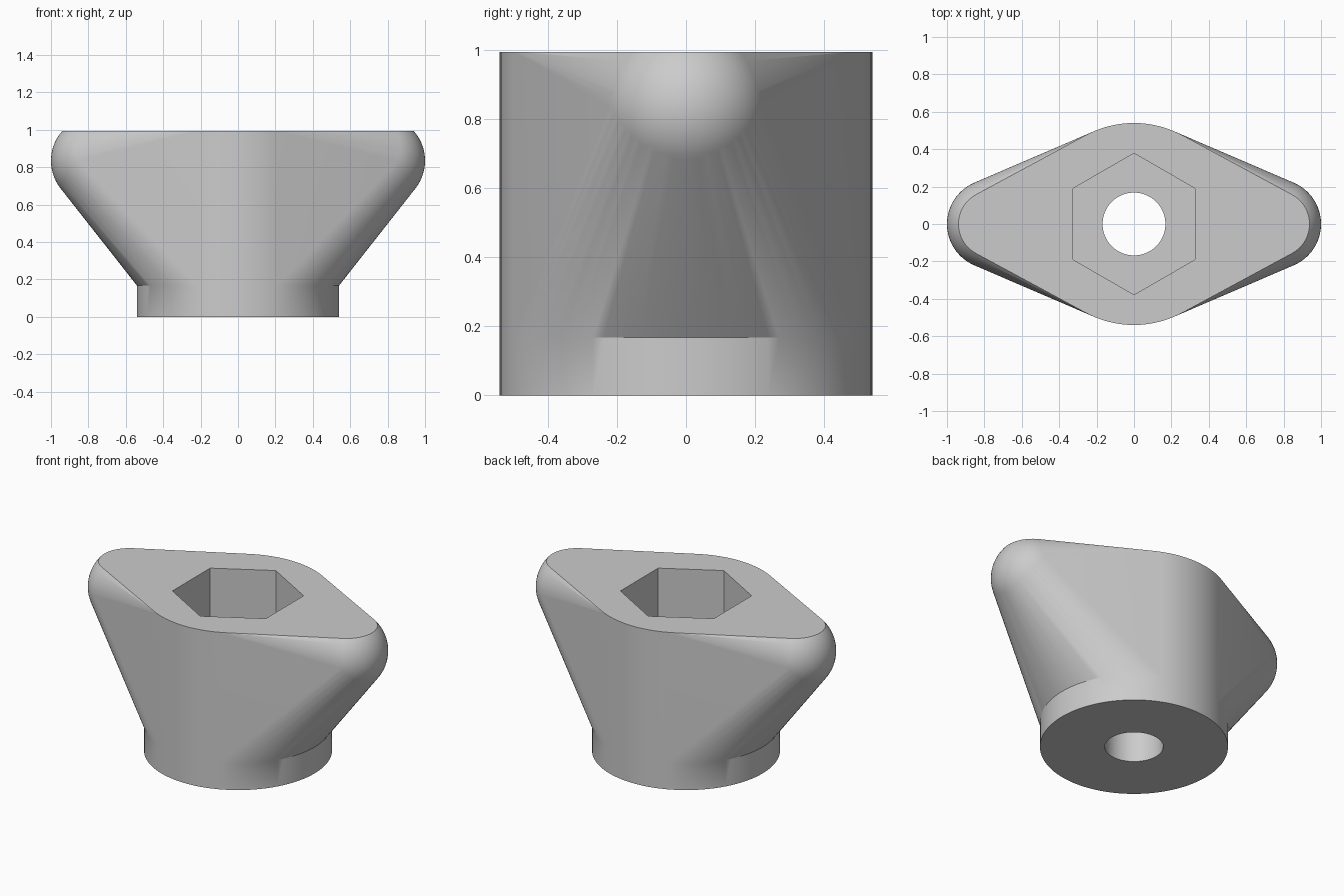
import bpy
import bmesh
import math
from mathutils import Matrix, Vector

old = bpy.data.objects.get("Cube")
if old:
    bpy.data.objects.remove(old, do_unlink=True)

# Main dimensions
TOP = 0.995
COLLAR = 0.167
HUB_R = 0.54
TIP_R = 0.24
TIP_Z = 0.835
HOLE_R = 0.168
HEX_R = 0.378
HEX_FLOOR = 0.5

grey = bpy.data.materials.new("plain grey")
grey.use_nodes = True
colour = (0.6, 0.6, 0.6, 1)
grey.diffuse_color = colour
grey.node_tree.nodes["Principled BSDF"].inputs["Base Color"].default_value = colour


def make_object(name, bm):
    mesh = bpy.data.meshes.new(name)
    bm.to_mesh(mesh)
    bm.free()
    mesh.materials.append(grey)
    obj = bpy.data.objects.new(name, mesh)
    bpy.context.collection.objects.link(obj)
    return obj


def circle_points(radius, z, count):
    return [Vector((radius * math.cos(math.tau * i / count),
                    radius * math.sin(math.tau * i / count), z))
            for i in range(count)]


def tip_points(side):
    # Rounded wing tip, cut flat at the top
    tip = bmesh.new()
    place = Matrix.Translation((side * (1 - TIP_R), 0, TIP_Z))
    bmesh.ops.create_uvsphere(tip, u_segments=64, v_segments=32,
                              radius=TIP_R, matrix=place)
    bmesh.ops.bisect_plane(tip, geom=tip.verts[:] + tip.edges[:] + tip.faces[:],
                           plane_co=(0, 0, TOP), plane_no=(0, 0, 1),
                           clear_outer=True)
    points = [v.co.copy() for v in tip.verts]
    tip.free()
    return points


def prism(name, radius, sides, low, high, turn=0.0):
    bm = bmesh.new()
    place = Matrix.Translation((0, 0, (low + high) / 2)) @ Matrix.Rotation(turn, 4, "Z")
    bmesh.ops.create_cone(bm, cap_ends=True, segments=sides, radius1=radius,
                          radius2=radius, depth=high - low, matrix=place)
    obj = make_object(name, bm)
    obj.hide_render = True
    return obj


# Winged body: a skin stretched around the hub and both tips
points = circle_points(HUB_R, COLLAR, 96) + circle_points(HUB_R, TOP, 96)
points += tip_points(1) + tip_points(-1)
bm = bmesh.new()
for p in points:
    bm.verts.new(p)
bmesh.ops.convex_hull(bm, input=bm.verts[:])
bmesh.ops.delete(bm, geom=[v for v in bm.verts if not v.link_faces], context="VERTS")
bmesh.ops.dissolve_limit(bm, angle_limit=0.002, verts=bm.verts[:], edges=bm.edges[:])

# Round collar, drawn down from the underside
under = [f for f in bm.faces
         if all(abs(v.co.z - COLLAR) < 0.0001 for v in f.verts)]
drawn = bmesh.ops.extrude_face_region(bm, geom=under)
for v in drawn["geom"]:
    if isinstance(v, bmesh.types.BMVert):
        v.co.z = 0
bmesh.ops.delete(bm, geom=[f for f in under if f.is_valid], context="FACES")
bmesh.ops.recalc_face_normals(bm, faces=bm.faces[:])
body = make_object("wing_knob", bm)

# Bolt hole and hexagonal socket
cutters = [prism("bolt_hole_cutter", HOLE_R, 64, -0.2, 1.2),
           prism("hex_socket_cutter", HEX_R, 6, HEX_FLOOR, 1.2, math.pi / 6 * 0)]
# Points of the hexagon face front and back
bpy.context.view_layer.update()
hexagon = cutters[1]
front = max(abs(v.co.y) for v in hexagon.data.vertices)
if front < HEX_R - 0.001:
    hexagon.data.transform(Matrix.Rotation(math.pi / 6, 4, "Z"))

bpy.ops.object.select_all(action="DESELECT")
bpy.context.view_layer.objects.active = body
body.select_set(True)
for cutter in cutters:
    cut = body.modifiers.new(cutter.name, "BOOLEAN")
    cut.operation = "DIFFERENCE"
    cut.solver = "EXACT"
    cut.object = cutter
    bpy.ops.object.modifier_apply(modifier=cut.name)
    bpy.data.objects.remove(cutter, do_unlink=True)

bpy.ops.object.shade_smooth_by_angle(angle=math.radians(30))
